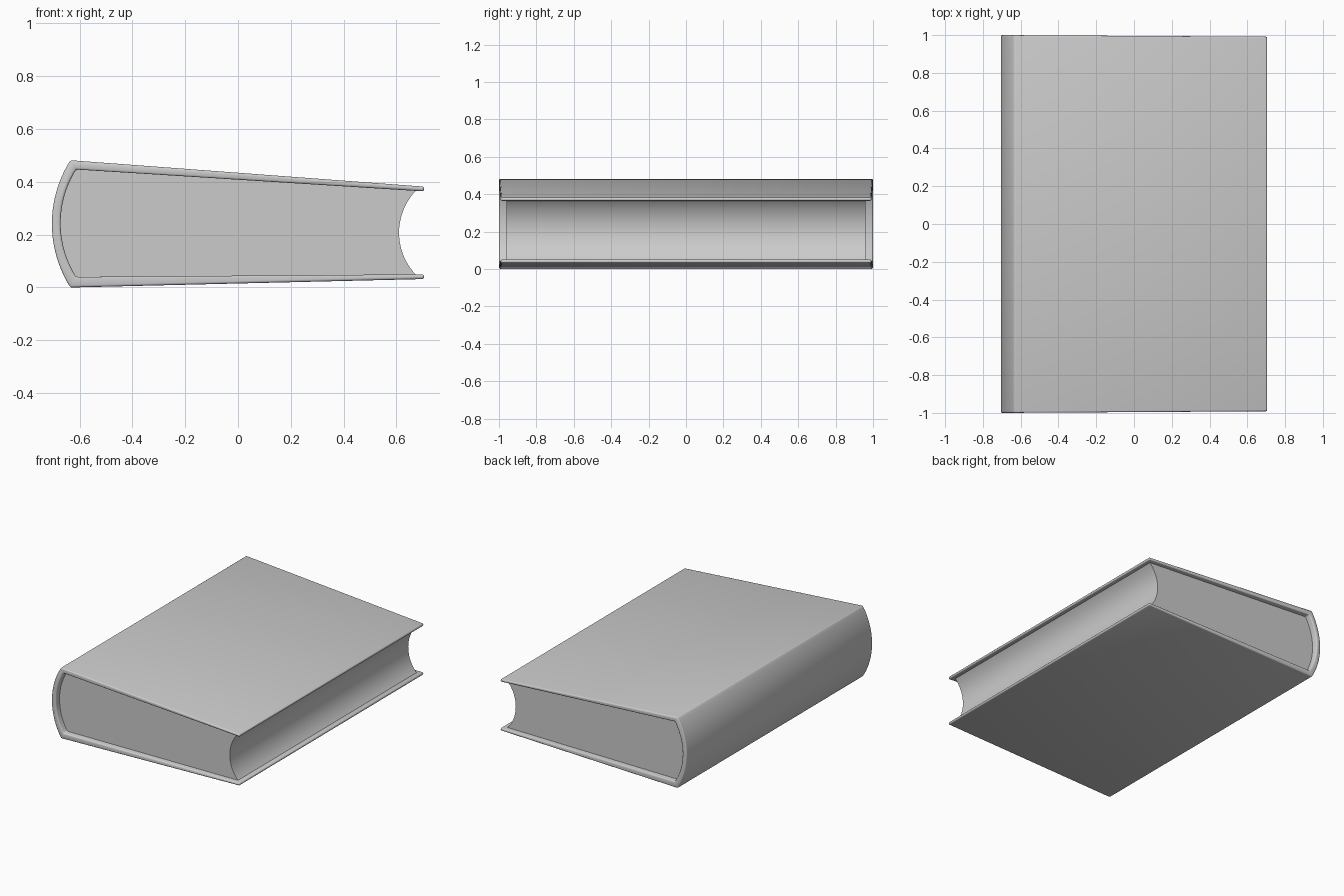
import bpy, bmesh
from math import hypot, atan2, sin, cos

if "Cube" in bpy.data.objects:
    bpy.data.objects.remove(bpy.data.objects["Cube"])


def arc(z0, z1, x_end, x_mid, n=20):
    """Circular arc in xz from (x_end, z0) to (x_end, z1), peaking at x_mid."""
    h, s = abs(z1 - z0) / 2, x_mid - x_end
    r = (h * h + s * s) / (2 * abs(s))
    a = atan2(h, r - abs(s))
    zc, side = (z0 + z1) / 2, 1 if s > 0 else -1
    pts = []
    for i in range(n + 1):
        t = -a + 2 * a * i / n
        pts.append((x_mid - side * r * (1 - cos(t)),
                    zc + r * sin(t) * (1 if z1 > z0 else -1)))
    return pts


def extrude(name, profile, half, taper=0.0, bevel=0.0):
    """Extrude an xz profile along y, narrowing slightly towards +x."""
    bm = bmesh.new()
    vs = [bm.verts.new((x, -(half - taper * (x + 0.705)), z)) for x, z in profile]
    face = bm.faces.new(vs)
    ext = bmesh.ops.extrude_face_region(bm, geom=[face])
    for v in ext["geom"]:
        if isinstance(v, bmesh.types.BMVert):
            v.co.y = -v.co.y
    bmesh.ops.recalc_face_normals(bm, faces=bm.faces)
    me = bpy.data.meshes.new(name)
    bm.to_mesh(me)
    bm.free()
    ob = bpy.data.objects.new(name, me)
    bpy.context.collection.objects.link(ob)
    bpy.context.view_layer.objects.active = ob
    ob.select_set(True)
    if bevel:
        m = ob.modifiers.new("rounded_edges", 'BEVEL')
        m.width, m.segments = bevel, 3
        m.limit_method, m.angle_limit = 'ANGLE', 0.5
        bpy.ops.object.modifier_apply(modifier=m.name)
    bpy.ops.object.shade_smooth_by_angle(angle=0.6)
    ob.select_set(False)
    return ob


# Hardback cover: rounded spine with two boards converging to the fore edge
outer_spine = arc(0.482, 0.0, -0.635, -0.705)
inner_spine = arc(0.040, 0.447, -0.613, -0.672)
cover = ([(0.705, 0.382)] + outer_spine + [(0.705, 0.032), (0.705, 0.050)]
         + inner_spine + [(0.705, 0.364)])
extrude("cover", cover, 1.0, taper=0.006, bevel=0.008)

# Page block: fills the cover, with a hollow fore edge
spine_side = arc(0.449, 0.037, -0.613, -0.674)
fore_edge = arc(0.047, 0.368, 0.675, 0.610)
extrude("page_block", spine_side + fore_edge, 0.96)
